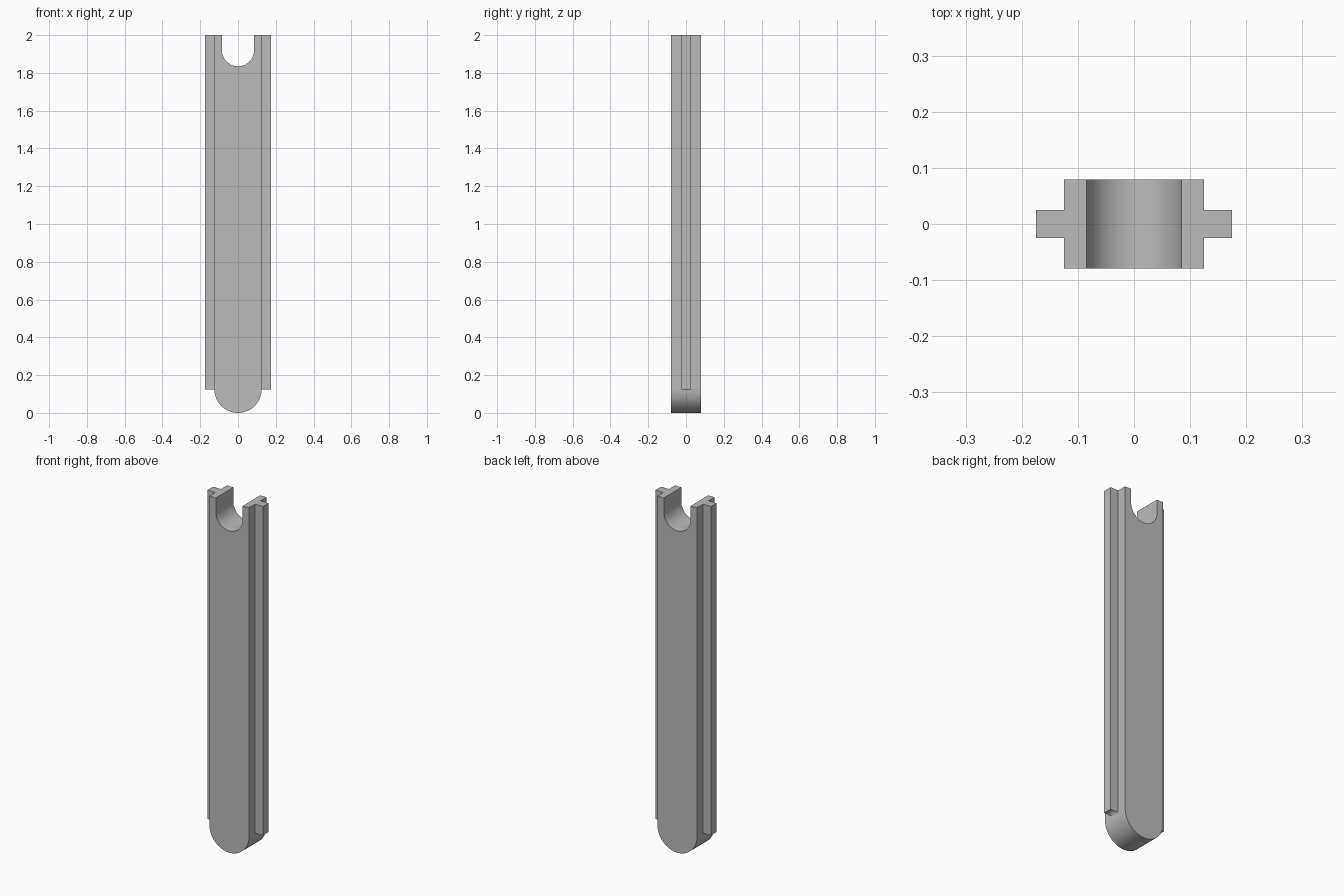
import bpy
import bmesh
from math import cos, sin, pi
from mathutils import Vector

cube = bpy.data.objects.get("Cube")
if cube:
    bpy.data.objects.remove(cube, do_unlink=True)

HALF_W, HALF_D, TOP = 0.125, 0.079, 2.0
SLOT_R, SLOT_Z = 0.085, 1.92
RAIL_D, RAIL_OUT = 0.025, 0.05
STEPS = 48

grey = bpy.data.materials.new("plain grey")
grey.use_nodes = True
colour = (0.5, 0.5, 0.5, 1)
grey.diffuse_color = colour
grey.node_tree.nodes["Principled BSDF"].inputs["Base Color"].default_value = colour


def half_circle(radius, z):
    """Lower half circle from left to right."""
    return [(radius * cos(pi + pi * i / STEPS), z + radius * sin(pi + pi * i / STEPS))
            for i in range(STEPS + 1)]


# Bar outline: rounded foot, straight sides, U-shaped notch at the top
outline = half_circle(HALF_W, HALF_W) + [(HALF_W, TOP), (SLOT_R, TOP)]
outline += half_circle(SLOT_R, SLOT_Z)[::-1] + [(-SLOT_R, TOP), (-HALF_W, TOP)]

bm = bmesh.new()
front = bm.faces.new([bm.verts.new((x, -HALF_D, z)) for x, z in outline])
back = bmesh.ops.extrude_face_region(bm, geom=[front], use_keep_orig=True)["geom"]
bmesh.ops.translate(bm, vec=(0, 2 * HALF_D, 0),
                    verts=[g for g in back if isinstance(g, bmesh.types.BMVert)])
bmesh.ops.recalc_face_normals(bm, faces=bm.faces)


def side_faces(side):
    """Flat outer faces of the bar on one side."""
    return [f for f in bm.faces
            if all(abs(v.co.x - side * HALF_W) < 1e-4 for v in f.verts)]


# Side rails: cut a central strip out of each flat side and pull it outwards
for side in (-1, 1):
    for y in (-RAIL_D, RAIL_D):
        faces = side_faces(side)
        geom = set(faces)
        for f in faces:
            geom.update(f.edges)
            geom.update(f.verts)
        bmesh.ops.bisect_plane(bm, geom=list(geom), plane_co=(0, y, 0), plane_no=(0, 1, 0))
    strip = [f for f in side_faces(side) if abs(f.calc_center_median().y) < 0.01]
    rail = bmesh.ops.extrude_face_region(bm, geom=strip)["geom"]
    bmesh.ops.translate(bm, vec=(side * RAIL_OUT, 0, 0),
                        verts=[g for g in rail if isinstance(g, bmesh.types.BMVert)])
    # Remove the base face left inside, if any
    inner = [f for f in strip if f.is_valid]
    if inner:
        bmesh.ops.delete(bm, geom=inner, context='FACES')

bmesh.ops.recalc_face_normals(bm, faces=bm.faces)

# Smooth only the curved foot and notch
for f in bm.faces:
    n = f.normal
    f.smooth = max(abs(n.x), abs(n.y)) < 0.9999 and f.calc_center_median().z < TOP - 0.01

mesh = bpy.data.meshes.new("notched_bar")
bm.to_mesh(mesh)
bm.free()
mesh.materials.append(grey)
bar = bpy.data.objects.new("notched_bar", mesh)
bpy.context.collection.objects.link(bar)
